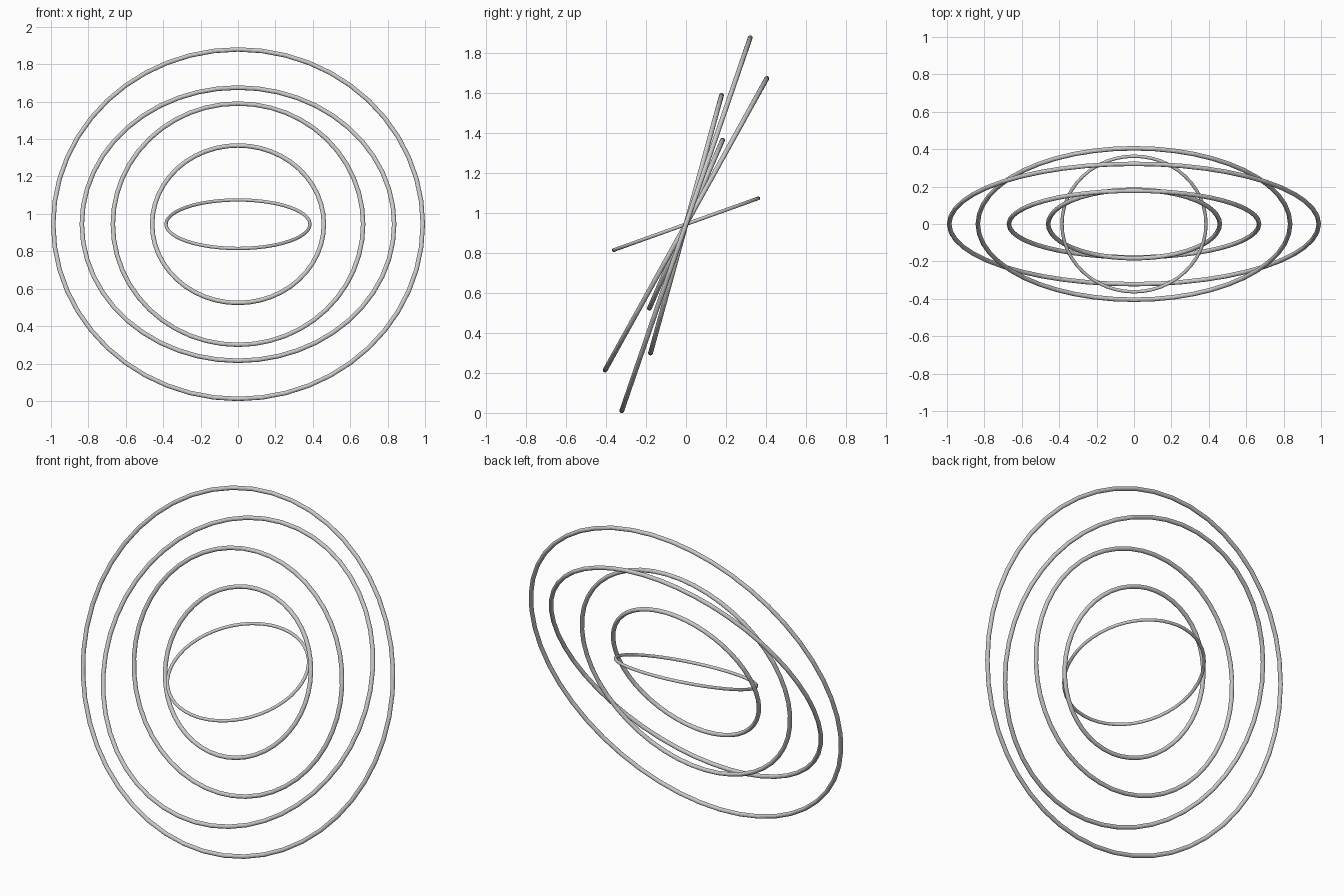
import bpy
from math import radians

cube = bpy.data.objects.get("Cube")
if cube:
    bpy.data.objects.remove(cube, do_unlink=True)

# Single pale grey metal colour
grey = bpy.data.materials.new("pale_grey")
grey.use_nodes = True
colour = (0.6, 0.6, 0.6, 1)
grey.diffuse_color = colour
grey.node_tree.nodes["Principled BSDF"].inputs["Base Color"].default_value = colour

CENTRE_Z = 0.945


def ring(name, radius, tube, tilt):
    """Thin hoop tipped about the x axis, sharing one centre."""
    bpy.ops.mesh.primitive_torus_add(
        major_radius=radius, minor_radius=tube,
        major_segments=48, minor_segments=12,
        location=(0, 0, CENTRE_Z), rotation=(radians(tilt), 0, 0))
    obj = bpy.context.object
    obj.name = name
    obj.data.materials.append(grey)


# Nested hoops, from the largest inwards
ring("outer_ring", 0.988, 0.012, 71)
ring("second_ring", 0.835, 0.012, 61)
ring("third_ring", 0.669, 0.012, 74.6)
ring("fourth_ring", 0.459, 0.012, 66.5)
ring("inner_ring", 0.385, 0.009, 19.7)
